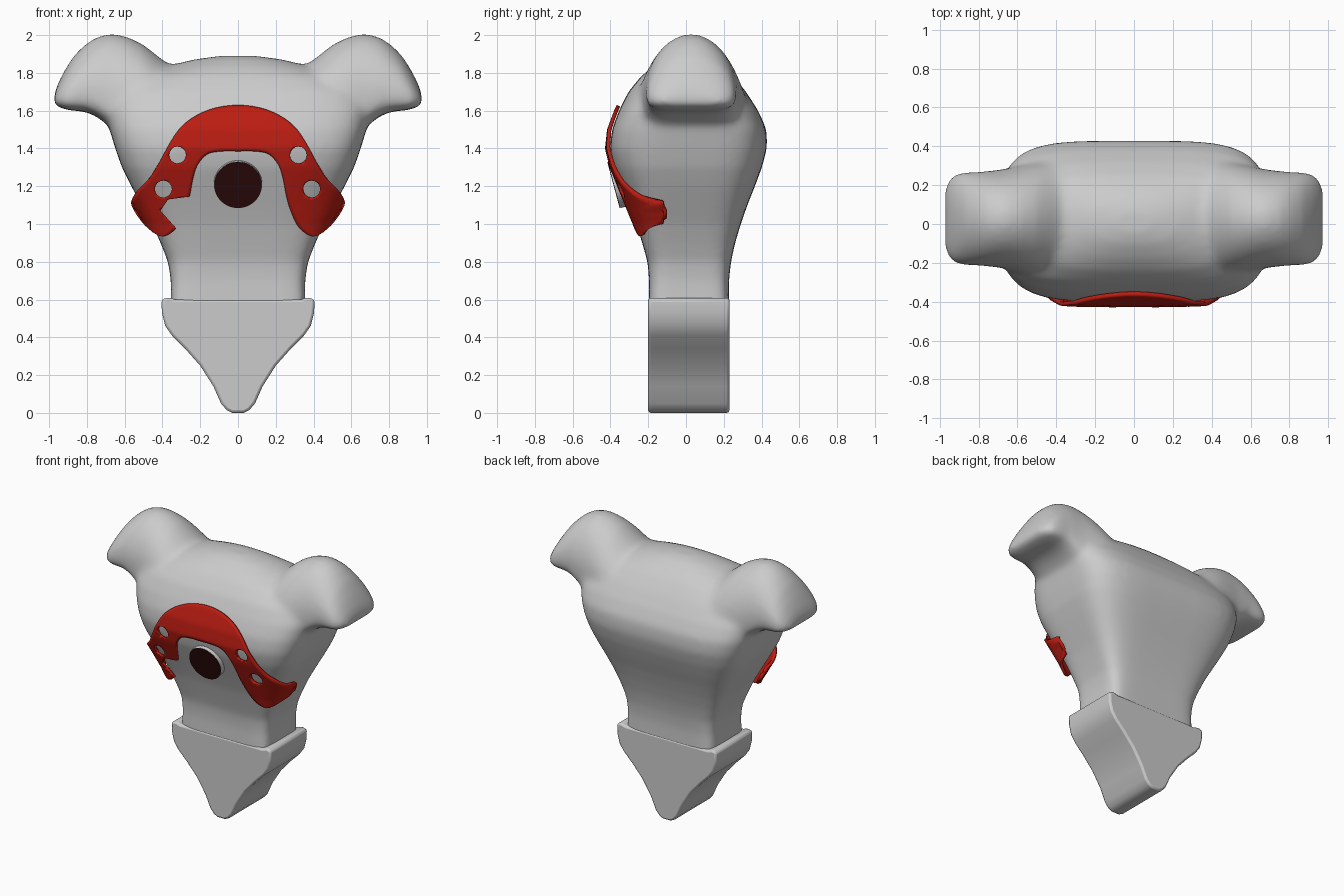
import bpy, bmesh, math
from mathutils import Vector

if "Cube" in bpy.data.objects:
    bpy.data.objects.remove(bpy.data.objects["Cube"])


def make_object(name, bm, color=None):
    bmesh.ops.recalc_face_normals(bm, faces=bm.faces)
    for f in bm.faces:
        f.smooth = True
    me = bpy.data.meshes.new(name)
    bm.to_mesh(me)
    bm.free()
    ob = bpy.data.objects.new(name, me)
    bpy.context.collection.objects.link(ob)
    if color:
        mat = bpy.data.materials.new(name + "_colour")
        mat.diffuse_color = (*color, 1)
        mat.use_nodes = True
        mat.node_tree.nodes["Principled BSDF"].inputs["Base Color"].default_value = mat.diffuse_color
        me.materials.append(mat)
    return ob


def loft(bm, rings):
    rows = [[bm.verts.new(p) for p in r] for r in rings]
    for a, b in zip(rows, rows[1:]):
        for i in range(len(a)):
            j = (i + 1) % len(a)
            bm.faces.new((a[i], a[j], b[j], b[i]))
    bm.faces.new(rows[0][::-1])
    bm.faces.new(rows[-1])


def prism(bm, outline, y0, y1):
    loft(bm, [[(x, y, z) for x, z in outline] for y in (y0, y1)])


def spow(v, n):
    return math.copysign(abs(v) ** (2 / n), v)


def sharp_shade(ob, angle=35):
    bpy.ops.object.select_all(action='DESELECT')
    bpy.context.view_layer.objects.active = ob
    ob.select_set(True)
    bpy.ops.object.shade_smooth_by_angle(angle=math.radians(angle))


# Torso profile: z, half width, front y, back y, squareness
TORSO = [
    (0.45, .36, -.197, .227, 8), (0.60, .355, -.197, .227, 8), (0.70, .355, -.195, .227, 7),
    (0.80, .37, -.203, .238, 6), (0.90, .41, -.232, .26, 5.4), (1.00, .455, -.262, .29, 5),
    (1.10, .51, -.30, .325, 4.7), (1.20, .565, -.34, .365, 4.5), (1.30, .615, -.38, .402, 4.4),
    (1.40, .65, -.403, .429, 4.3), (1.50, .68, -.392, .427, 4.2), (1.60, .70, -.355, .382, 4),
    (1.70, .68, -.305, .318, 3.6), (1.78, .56, -.24, .253, 3), (1.83, .40, -.18, .195, 2.5),
    (1.87, .24, -.11, .13, 2.3), (1.89, .10, -.05, .07, 2)]


def torso_at(z):
    for a, b in zip(TORSO, TORSO[1:]):
        if z <= b[0]:
            t = (z - a[0]) / (b[0] - a[0])
            return [u + (v - u) * t for u, v in zip(a, b)][1:]
    return TORSO[-1][1:]


N = 64
ANG = [2 * math.pi * i / N for i in range(N)]
bm = bmesh.new()
rings = []
for z, w, f, b, n in TORSO:
    yc, h = (f + b) / 2, (b - f) / 2
    rings.append([(w * spow(math.cos(t), n), yc + h * spow(math.sin(t), n), z) for t in ANG])
loft(bm, rings)

# Shoulder horns: x, bottom z, top z, half depth
HORN = [(0.30, 1.35, 1.80, .33), (0.40, 1.40, 1.87, .315), (0.50, 1.44, 1.95, .295),
        (0.58, 1.48, 1.99, .275), (0.67, 1.51, 2.01, .255), (0.75, 1.57, 1.99, .245),
        (0.81, 1.595, 1.95, .24), (0.87, 1.60, 1.89, .24), (0.92, 1.607, 1.81, .23),
        (0.955, 1.62, 1.74, .20), (0.972, 1.635, 1.69, .17)]
for side in (-1, 1):
    rings = []
    for x, lo, hi, d in HORN:
        mid = lo + (hi - lo) * .3
        ring = []
        for t in ANG:
            s, n = math.sin(t), 1.9 if math.sin(t) > 0 else 4
            ring.append((side * x, .027 + d * spow(math.cos(t), n),
                         mid + spow(s, n) * ((hi - mid) if s > 0 else (mid - lo))))
        rings.append(ring)
    loft(bm, rings)
body = make_object("body", bm)
rm = body.modifiers.new("fuse", 'REMESH')
rm.mode = 'VOXEL'
rm.voxel_size = .018
rm.use_smooth_shade = True
sm = body.modifiers.new("soften", 'SMOOTH')
sm.factor = .5
sm.iterations = 18

# Pointed foot block
half = [(.03, .0), (.06, .015), (.09, .05), (.13, .14), (.20, .25), (.28, .34), (.35, .41),
        (.385, .46), (.403, .53), (.405, .60), (.37, .612), (.33, .60)]
bm = bmesh.new()
prism(bm, half + [(-x, z) for x, z in reversed(half)], -.2, .23)
foot = make_object("foot", bm)
bv = foot.modifiers.new("bevel", 'BEVEL')
bv.width = .014
bv.segments = 2
sharp_shade(foot)

# Red collar: pairs of outer and inner edge points (x, z)
COLLAR = [((0, 1.63), (0, 1.385)), ((.12, 1.615), (.08, 1.385)), ((.22, 1.575), (.15, 1.375)),
          ((.30, 1.515), (.19, 1.345)), ((.36, 1.43), (.22, 1.30)), ((.42, 1.32), (.24, 1.23)),
          ((.47, 1.24), (.255, 1.15)), ((.53, 1.18), (.275, 1.08)), ((.565, 1.12), (.31, 1.0)),
          ((.55, 1.07), (.35, .955)), ((.50, 1.0), (.39, .935)), ((.45, .955), (.42, .938))]


def collar_point(x, z):
    w, f, b, n = torso_at(z)
    yc, h = (f + b) / 2, (b - f) / 2
    r = min(abs(x) / (w + .045), 1)
    return Vector((x, min(yc - h * (1 - r ** n) ** (1 / n) - .026, -.12), z))


def smooth_path(points, steps=5):
    # Catmull-Rom curve through the points
    p = [Vector(q) for q in points]
    p = [2 * p[0] - p[1]] + p + [2 * p[-1] - p[-2]]
    out = []
    for a, b, c, d in zip(p, p[1:], p[2:], p[3:]):
        for k in range(steps):
            t = k / steps
            out.append(.5 * (2 * b + (c - a) * t + (2 * a - 5 * b + 4 * c - d) * t * t
                             + (3 * b - a - 3 * c + d) * t ** 3))
    return out + [p[-2]]


edges = []
for e in (0, 1):
    right = [c[e] for c in COLLAR]
    edges.append(smooth_path([(-x, z) for x, z in reversed(right[1:])] + right))
bm = bmesh.new()
rows = []
for o, i in zip(*edges):
    pts = [o.lerp(i, k / 12) for k in range(13)]
    rows.append([bm.verts.new(collar_point(p.x, p.y)) for p in pts])
for a, b in zip(rows, rows[1:]):
    for k in range(12):
        bm.faces.new((a[k], a[k + 1], b[k + 1], b[k]))
collar = make_object("collar", bm, (.50, .012, .006))
if sum(p.normal.y for p in collar.data.polygons) > 0:
    collar.data.flip_normals()
sol = collar.modifiers.new("thickness", 'SOLIDIFY')
sol.thickness = .02
sol.offset = -1

# Holes through the collar, plus the broken patch on its left arm
bm = bmesh.new()
for x, z in ((.32, 1.365), (.39, 1.185), (-.32, 1.365), (-.395, 1.185)):
    prism(bm, [(x + .045 * math.cos(k * math.pi / 8), z + .045 * math.sin(k * math.pi / 8))
               for k in range(16)], -.8, 0)
prism(bm, [(-.37, 1.13), (-.22, 1.15), (-.22, 1.0), (-.30, .94), (-.33, .98), (-.41, 1.07)], -.8, 0)
cutter = make_object("hole_cutter", bm)
cutter.hide_render = True
cutter.hide_viewport = True
cutter.display_type = 'WIRE'
bo = collar.modifiers.new("holes", 'BOOLEAN')
bo.operation = 'DIFFERENCE'
bo.solver = 'EXACT'
bo.object = cutter
sharp_shade(collar)

# Round chest boss with a dark cap, tilted to the chest slope
axis = Vector((0, -math.cos(math.radians(15)), -math.sin(math.radians(15))))
for name, r, depth, out, color in (("chest_boss", .127, .08, 0, None),
                                   ("chest_cap", .125, .006, .004, (.025, .003, .003))):
    bm = bmesh.new()
    bmesh.ops.create_cone(bm, cap_ends=True, segments=48, radius1=r, radius2=r, depth=depth)
    ob = make_object(name, bm, color)
    ob.rotation_euler = axis.to_track_quat('Z', 'Y').to_euler()
    ob.location = Vector((0, -.38, 1.207)) + axis * (out - depth / 2)
    sharp_shade(ob)
